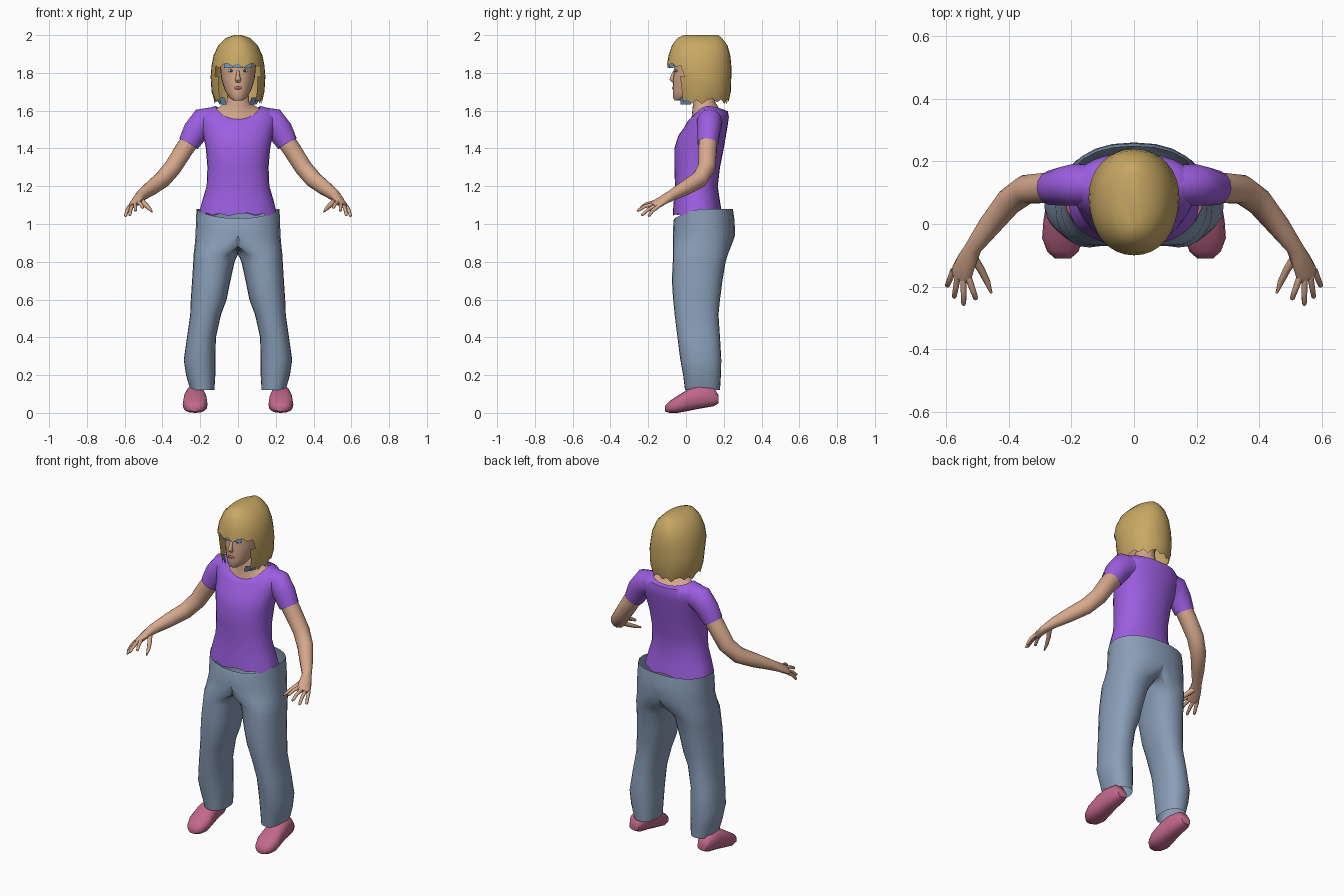
import bpy, bmesh, math
from mathutils import Vector

if "Cube" in bpy.data.objects:
    bpy.data.objects.remove(bpy.data.objects["Cube"])


def material(name, r, g, b):
    m = bpy.data.materials.new(name)
    lin = [((c / 255 + 0.055) / 1.055) ** 2.4 for c in (r, g, b)]
    m.diffuse_color = (*lin, 1)
    m.use_nodes = True
    m.node_tree.nodes["Principled BSDF"].inputs["Base Color"].default_value = m.diffuse_color
    return m


HAIR = material("blond hair", 200, 168, 100)
SKIN = material("skin", 214, 168, 140)
SHIRT = material("purple cloth", 156, 94, 224)
DENIM = material("grey blue denim", 138, 158, 184)
SHOE = material("pink shoe", 194, 104, 138)
BLUE = material("pale blue", 122, 160, 200)
WHITE = material("eye white", 225, 220, 215)
IRIS = material("iris", 70, 85, 110)
LIP = material("lip", 176, 112, 100)


def power(v, p):
    return math.copysign(abs(v) ** p, v)


def ring(z, x0, x1, y0, y1, n=24, p=1.0, dz=None, clamp=False):
    """Horizontal superellipse; dz(a) shifts height, clamp cuts at x = 0."""
    pts = []
    for i in range(n):
        a = 2 * math.pi * i / n
        x = (x0 + x1) / 2 + (x1 - x0) / 2 * power(math.cos(a), p)
        y = (y0 + y1) / 2 + (y1 - y0) / 2 * power(math.sin(a), p)
        pts.append(Vector((max(x, 0) if clamp else x, y, z + (dz(a) if dz else 0))))
    return pts


def tube(path, side=(0, 0, 1), n=12):
    """Rings along a path of (x, y, z, wide radius, thin radius)."""
    pts = [Vector(q[:3]) for q in path]
    rings = []
    for i, q in enumerate(path):
        t = (pts[min(i + 1, len(pts) - 1)] - pts[max(i - 1, 0)]).normalized()
        u = Vector(side)
        u = (u - t * u.dot(t)).normalized()
        v = t.cross(u)
        rings.append([pts[i] + u * q[3] * math.cos(2 * math.pi * k / n)
                      + v * q[4] * math.sin(2 * math.pi * k / n) for k in range(n)])
    return rings


def loft(name, mat, lofts, caps=(False, False), drop=None, mirror=False, angle=50):
    """Skin one or more ring lists into an object; drop(c, verts) removes faces."""
    bm = bmesh.new()
    for rings in lofts:
        vs = [[bm.verts.new(p) for p in r] for r in rings]
        n = len(vs[0])
        for a, b in zip(vs, vs[1:]):
            for k in range(n):
                bm.faces.new((a[k], a[(k + 1) % n], b[(k + 1) % n], b[k]))
        if caps[0]:
            bm.faces.new(vs[0])
        if caps[1]:
            bm.faces.new(vs[-1])
    if drop:
        bad = [f for f in bm.faces if drop(f.calc_center_median(), f.verts)]
        bmesh.ops.delete(bm, geom=bad, context='FACES')
    bmesh.ops.remove_doubles(bm, verts=bm.verts, dist=1e-5)
    bmesh.ops.recalc_face_normals(bm, faces=bm.faces)
    me = bpy.data.meshes.new(name)
    bm.to_mesh(me)
    bm.free()
    me.materials.append(mat)
    ob = bpy.data.objects.new(name, me)
    bpy.context.collection.objects.link(ob)
    finish(ob, mirror, angle)
    return ob


def finish(ob, mirror, angle=50):
    bpy.ops.object.select_all(action='DESELECT')
    ob.select_set(True)
    bpy.context.view_layer.objects.active = ob
    bpy.ops.object.shade_smooth_by_angle(angle=math.radians(angle))
    if mirror:
        ob.modifiers.new("mirror", 'MIRROR').use_axis[0] = True


def ball(name, mat, loc, size, mirror=False):
    bm = bmesh.new()
    bmesh.ops.create_uvsphere(bm, u_segments=12, v_segments=8, radius=1)
    for v in bm.verts:
        v.co = Vector(loc) + Vector([c * s for c, s in zip(v.co, size)])
    me = bpy.data.meshes.new(name)
    bm.to_mesh(me)
    bm.free()
    me.materials.append(mat)
    ob = bpy.data.objects.new(name, me)
    bpy.context.collection.objects.link(ob)
    finish(ob, mirror)


def dip(front, back=0.0):
    return lambda a: -front * max(0, -math.sin(a)) ** 1.5 - back * max(0, math.sin(a)) ** 1.5


def jag(size, n):
    return lambda a: size * (-1, 0.5, 1, -0.4, 0.7)[round(a * n / (2 * math.pi)) % 5]


# trousers: one half, mirrored
legs = [(1.08, -.22, .22, -.06, .248), (1.02, -.222, .222, -.066, .257), (.94, -.225, .225, -.07, .26),
        (.88, -.1, .23, -.07, .238), (.84, .0, .235, -.07, .222), (.8, .018, .237, -.07, .21),
        (.7, .04, .243, -.075, .193), (.6, .06, .25, -.068, .18), (.52, .09, .253, -.06, .172),
        (.4, .117, .27, -.045, .18), (.28, .12, .287, -.03, .187), (.2, .12, .275, -.015, .185),
        (.12, .125, .252, -.005, .18)]
loft("trousers", DENIM, [[ring(*r, p=.88, clamp=True, dz=dip(.05) if i == 0 else None)
                          for i, r in enumerate(legs)]],
     drop=lambda c, vs: all(v.co.x < 1e-5 for v in vs), mirror=True)

# shoes
shoe = [(.172, .03, .05, .095), (.145, .045, .035, .135), (.07, .052, .022, .145), (.01, .062, .01, .125),
        (-.045, .066, 0, .09), (-.088, .05, 0, .062), (-.11, .025, .008, .038)]
loft("shoe", SHOE, [[[Vector((v.x, y, v.y)) for v in ring(0, .227 - w, .227 + w, z0, z1, 16, .8)]
                     for y, w, z0, z1 in shoe]], caps=(True, True), mirror=True)

# shirt body with scooped neckline
body = [(1.05, .207, -.07, .19), (1.12, .19, -.065, .18), (1.2, .166, -.058, .168), (1.3, .162, -.062, .18),
        (1.4, .17, -.062, .2), (1.47, .185, -.04, .212), (1.53, .198, -.01, .222), (1.575, .2, .0, .227),
        (1.612, .165, .01, .222), (1.625, .12, .025, .2)]
drops = {6: dip(.02), 7: dip(.045, .01), 8: dip(.066, .015), 9: dip(.07, .02), 0: jag(.008, 28)}
loft("shirt_body", SHIRT, [[ring(z, -w, w, y0, y1, 28, .92, drops.get(i))
                            for i, (z, w, y0, y1) in enumerate(body)]])

# sleeves
loft("sleeve", SHIRT, [tube([(.12, .125, 1.55, .07, .065), (.185, .125, 1.54, .075, .068),
                             (.225, .12, 1.49, .068, .062), (.262, .115, 1.425, .056, .056)],
                            side=(.7, 0, .7), n=14)], mirror=True)

# arms, palms, fingers and thumbs
across = Vector((-.085, -.04, .04)).normalized()
loft("arm", SKIN, [tube([(.225, .12, 1.48, .05, .05), (.285, .115, 1.395, .049, .05),
                         (.345, .11, 1.3, .047, .047), (.4, .07, 1.235, .044, .046),
                         (.46, -.005, 1.19, .037, .04), (.512, -.075, 1.152, .027, .03),
                         (.532, -.115, 1.13, .034, .022), (.549, -.155, 1.106, .038, .017),
                         (.556, -.172, 1.096, .032, .012)], side=across)],
     caps=(False, True), mirror=True)
knuckle = Vector((.552, -.16, 1.103))
fingers = []
for off, tip in ((-.029, (.597, -.2, 1.04)), (-.01, (.574, -.237, 1.045)),
                 (.01, (.543, -.26, 1.07)), (.029, (.503, -.242, 1.085))):
    a, b = knuckle + across * off, Vector(tip)
    m = a.lerp(b, .55) + Vector((0, 0, .007))
    fingers.append(tube([(*a, .011, .011), (*m, .0095, .0095), (*a.lerp(b, .93), .008, .008),
                         (*b, .003, .003)], side=across, n=8))
fingers.append(tube([(.517, -.1, 1.13, .015, .014), (.488, -.145, 1.1, .013, .012),
                     (.468, -.185, 1.08, .01, .01), (.455, -.22, 1.065, .004, .004)], side=across, n=8))
loft("fingers", SKIN, fingers, caps=(False, True), mirror=True)

# neck and upper chest
neck = [(1.605, .125, .022, .205, dip(.07, .02)), (1.622, .095, .03, .175, dip(.055, .01)),
        (1.645, .06, .036, .155, dip(.02)), (1.72, .052, .036, .145, None)]
loft("neck", SKIN, [[ring(z, -w, w, y0, y1, dz=d) for z, w, y0, y1, d in neck]])

# head
head = [(1.655, .026, -.06, -.01), (1.668, .046, -.068, .05), (1.7, .066, -.07, .12), (1.735, .079, -.069, .15),
        (1.775, .089, -.068, .17), (1.82, .094, -.062, .18), (1.88, .094, -.066, .18), (1.93, .07, -.03, .15)]
loft("head", SKIN, [[ring(z, -w, w, y0, y1) for z, w, y0, y1 in head]], caps=(True, True))
loft("nose", SKIN, [tube([(0, -.057, 1.815, .007, .006), (0, -.07, 1.785, .01, .01),
                          (0, -.074, 1.765, .016, .014), (0, -.066, 1.752, .012, .006)],
                         side=(1, 0, 0), n=8)], caps=(True, True))
ball("eye", WHITE, (.037, -.05, 1.812), (.017, .007, .008), True)
ball("iris", IRIS, (.036, -.055, 1.812), (.007, .004, .007), True)
ball("lips", LIP, (0, -.067, 1.72), (.022, .006, .008))

# bobbed hair with a fringe and an opening for the face
bob = [(2.0, .02, -.01, .17), (1.985, .065, -.045, .19), (1.945, .105, -.075, .22), (1.89, .13, -.093, .235),
       (1.838, .14, -.1, .24), (1.78, .145, -.075, .24), (1.7, .14, -.063, .237), (1.65, .125, -.055, .225)]
fringe = jag(.013, 32)
edges = {4: lambda a: fringe(a) if math.sin(a) < -.6 else 0, 7: jag(.014, 32)}
loft("hair", HAIR, [[ring(z, -w, w, y0, y1, 32, .95, edges.get(i))
                     for i, (z, w, y0, y1) in enumerate(bob)]],
     caps=(True, False), drop=lambda c, vs: c.y < -.022 and c.z < 1.835)

# pale blue underside under the fringe and the front locks
loft("fringe_lining", BLUE, [[ring(z, -.132, .132, -.092, .23, 32) for z in (1.86, 1.826)]],
     drop=lambda c, vs: c.y > -.055)
loft("lock_lining", BLUE, [[ring(1.67, -.128, .128, -.055, .22, 32), ring(1.632, -.105, .105, -.05, .2, 32)]],
     drop=lambda c, vs: c.y > .03 or c.y < -.035)
